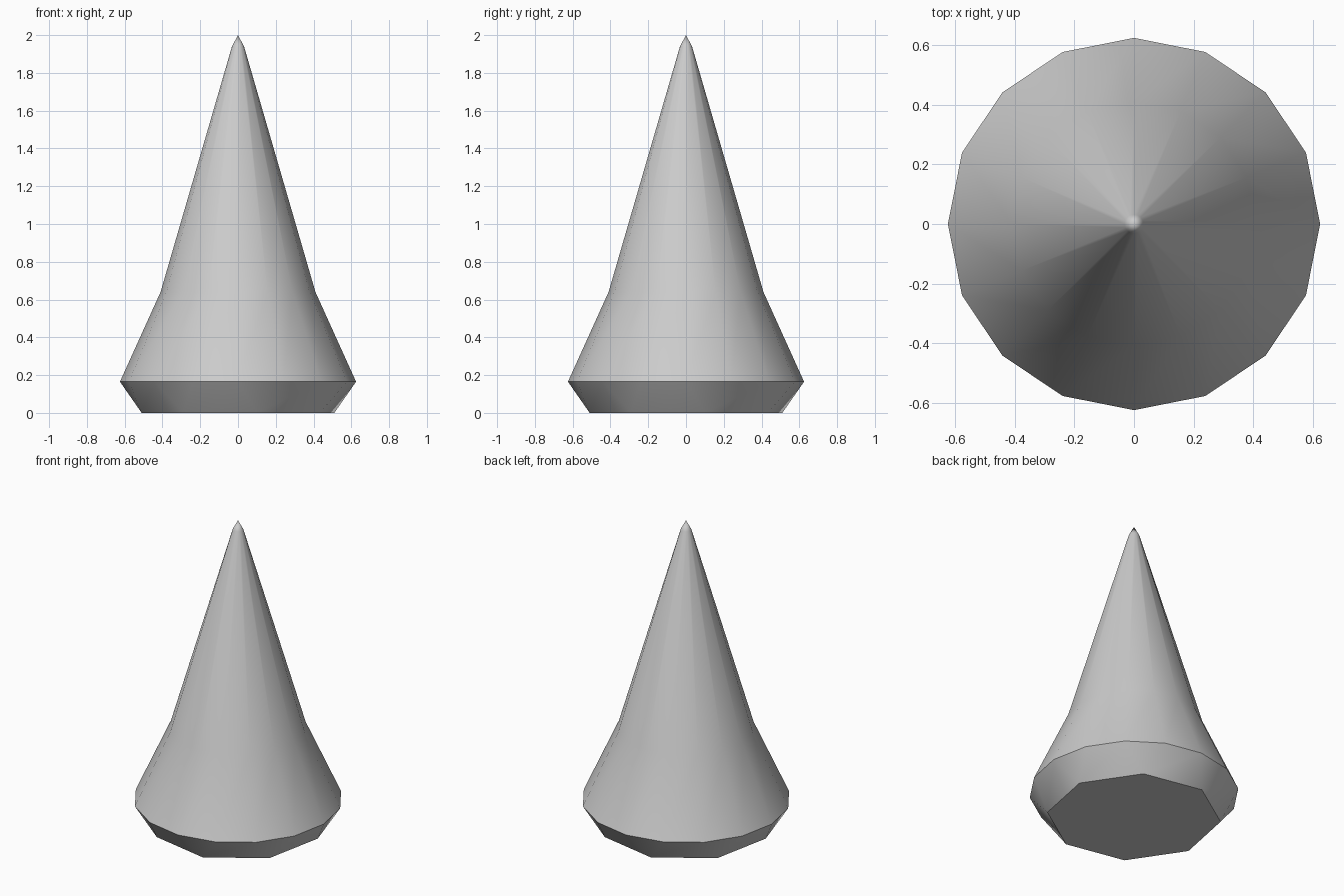
import bpy, bmesh, math

# Remove the default cube only
cube = bpy.data.objects.get("Cube")
if cube:
    bpy.data.objects.remove(cube, do_unlink=True)

SIDES = 16

grey = bpy.data.materials.new("plain_grey")
grey.use_nodes = True
colour = (0.6, 0.6, 0.6, 1)
grey.diffuse_color = colour
grey.node_tree.nodes["Principled BSDF"].inputs["Base Color"].default_value = colour


def add_ring(bm, radius, z, sides, turn=0.0):
    """One horizontal ring of vertices, counter-clockwise."""
    step = math.tau / sides
    return [bm.verts.new((radius * math.cos(i * step + turn),
                          radius * math.sin(i * step + turn), z))
            for i in range(sides)]


bm = bmesh.new()

# Cone wall: wide rim, waist and narrow neck below the point
profile = [(0.625, 0.165), (0.41, 0.64), (0.032, 1.94)]
rings = [add_ring(bm, r, z, SIDES) for r, z in profile]
for low, high in zip(rings, rings[1:]):
    for i in range(SIDES):
        j = (i + 1) % SIDES
        bm.faces.new((low[i], low[j], high[j], high[i]))

# Pointed tip
tip = bm.verts.new((0, 0, 2))
for i in range(SIDES):
    bm.faces.new((rings[-1][i], rings[-1][(i + 1) % SIDES], tip))

# Undercut: every pair of rim corners narrows to one corner of the octagonal foot
rim = rings[0]
half = SIDES // 2
foot = add_ring(bm, 0.52, 0, half, math.pi / SIDES)
for k in range(half):
    a, b, c = rim[2 * k], rim[2 * k + 1], rim[(2 * k + 2) % SIDES]
    bm.faces.new((foot[k], b, a))
    bm.faces.new((foot[k], foot[(k + 1) % half], c, b))

# Flat underside
bm.faces.new(list(reversed(foot)))

bmesh.ops.recalc_face_normals(bm, faces=bm.faces)
mesh = bpy.data.meshes.new("cone_spike")
bm.to_mesh(mesh)
bm.free()
mesh.materials.append(grey)

cone = bpy.data.objects.new("cone_spike", mesh)
bpy.context.collection.objects.link(cone)

# Smooth walls with crisp rim and foot
bpy.ops.object.select_all(action='DESELECT')
cone.select_set(True)
bpy.context.view_layer.objects.active = cone
bpy.ops.object.shade_smooth_by_angle(angle=math.radians(35))
